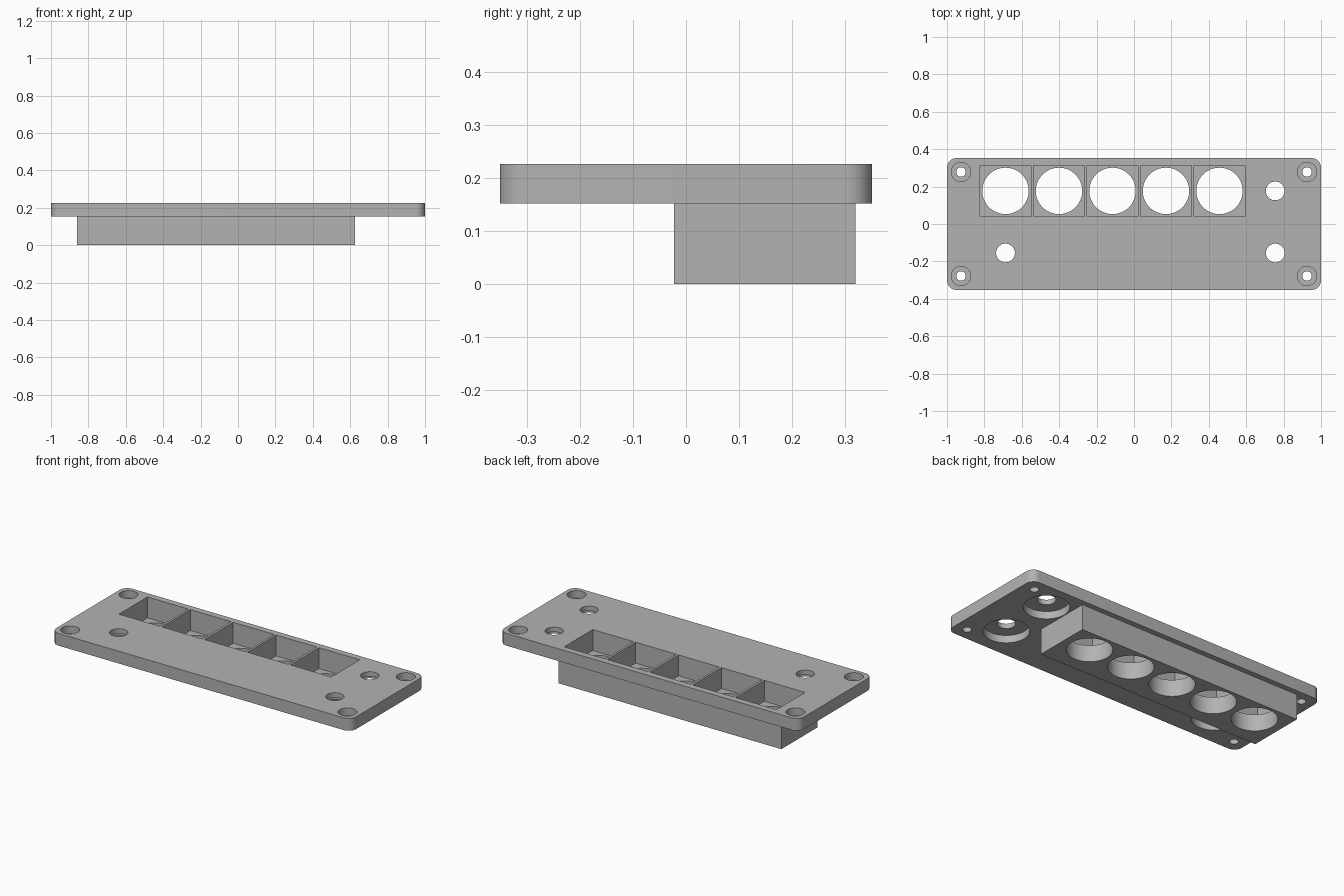
import bpy
import bmesh
from mathutils import Matrix, Vector

default = bpy.data.objects.get("Cube")
if default:
    bpy.data.objects.remove(default, do_unlink=True)

grey = bpy.data.materials.new("plain grey")
grey.use_nodes = True
colour = (0.45, 0.45, 0.45, 1)
grey.diffuse_color = colour
grey.node_tree.nodes["Principled BSDF"].inputs["Base Color"].default_value = colour

BOTTOM, TOP = 0.152, 0.226      # faceplate underside and face
FLOOR = 0.1                     # floor of the square pockets
OVER = 0.05                     # how far cutters pass through a surface


def finish(name, bm):
    mesh = bpy.data.meshes.new(name)
    bm.to_mesh(mesh)
    bm.free()
    mesh.materials.append(grey)
    obj = bpy.data.objects.new(name, mesh)
    bpy.context.collection.objects.link(obj)
    return obj


def box(name, low, high, corner=0):
    low, high = Vector(low), Vector(high)
    bm = bmesh.new()
    place = Matrix.Translation((low + high) / 2) @ Matrix.Diagonal((*(high - low), 1))
    bmesh.ops.create_cube(bm, size=1, matrix=place)
    if corner:
        upright = [e for e in bm.edges
                   if abs(e.verts[0].co.z - e.verts[1].co.z) > 0.01]
        bmesh.ops.bevel(bm, geom=upright, offset=corner, segments=10,
                        profile=0.5, affect='EDGES')
    return finish(name, bm)


def cylinder(name, x, y, radius, z0, z1):
    bm = bmesh.new()
    bmesh.ops.create_cone(bm, cap_ends=True, segments=64, radius1=radius,
                          radius2=radius, depth=z1 - z0,
                          matrix=Matrix.Translation((x, y, (z0 + z1) / 2)))
    return finish(name, bm)


def combine(target, tool, operation='DIFFERENCE'):
    mod = target.modifiers.new("combine", 'BOOLEAN')
    mod.operation = operation
    mod.solver = 'EXACT'
    mod.object = tool
    bpy.context.view_layer.objects.active = target
    bpy.ops.object.modifier_apply(modifier=mod.name)
    bpy.data.objects.remove(tool, do_unlink=True)


# Rounded faceplate with the socket block under it
panel = box("faceplate_with_socket_block", (-1, -0.352, BOTTOM), (1, 0.352, TOP), 0.05)
combine(panel, box("socket_block", (-0.86, -0.023, 0), (0.626, 0.32, TOP - 0.02)), 'UNION')

# Row of square pockets, each with a round opening below
for i in range(5):
    x, y, half = -0.687 + i * 0.286, 0.177, 0.136
    combine(panel, box("pocket", (x - half, y - half, FLOOR), (x + half, y + half, TOP + OVER)))
    combine(panel, cylinder("opening", x, y, 0.124, -OVER, FLOOR + 0.02))

# Control holes, recessed widely from the underside
for x, y in ((0.755, 0.177), (0.755, -0.155), (-0.687, -0.155)):
    combine(panel, cylinder("control_recess", x, y, 0.124, BOTTOM - OVER, BOTTOM + 0.045))
    combine(panel, cylinder("control_hole", x, y, 0.05, BOTTOM, TOP + OVER))

# Corner screw holes, counterbored from the face
for x in (-0.925, 0.925):
    for y in (-0.278, 0.278):
        combine(panel, cylinder("screw_recess", x, y, 0.052, TOP - 0.045, TOP + OVER))
        combine(panel, cylinder("screw_hole", x, y, 0.025, BOTTOM - OVER, TOP))

# Smooth round walls, crisp edges
bpy.ops.object.select_all(action='DESELECT')
panel.select_set(True)
bpy.context.view_layer.objects.active = panel
bpy.ops.object.shade_smooth_by_angle(angle=0.5)
